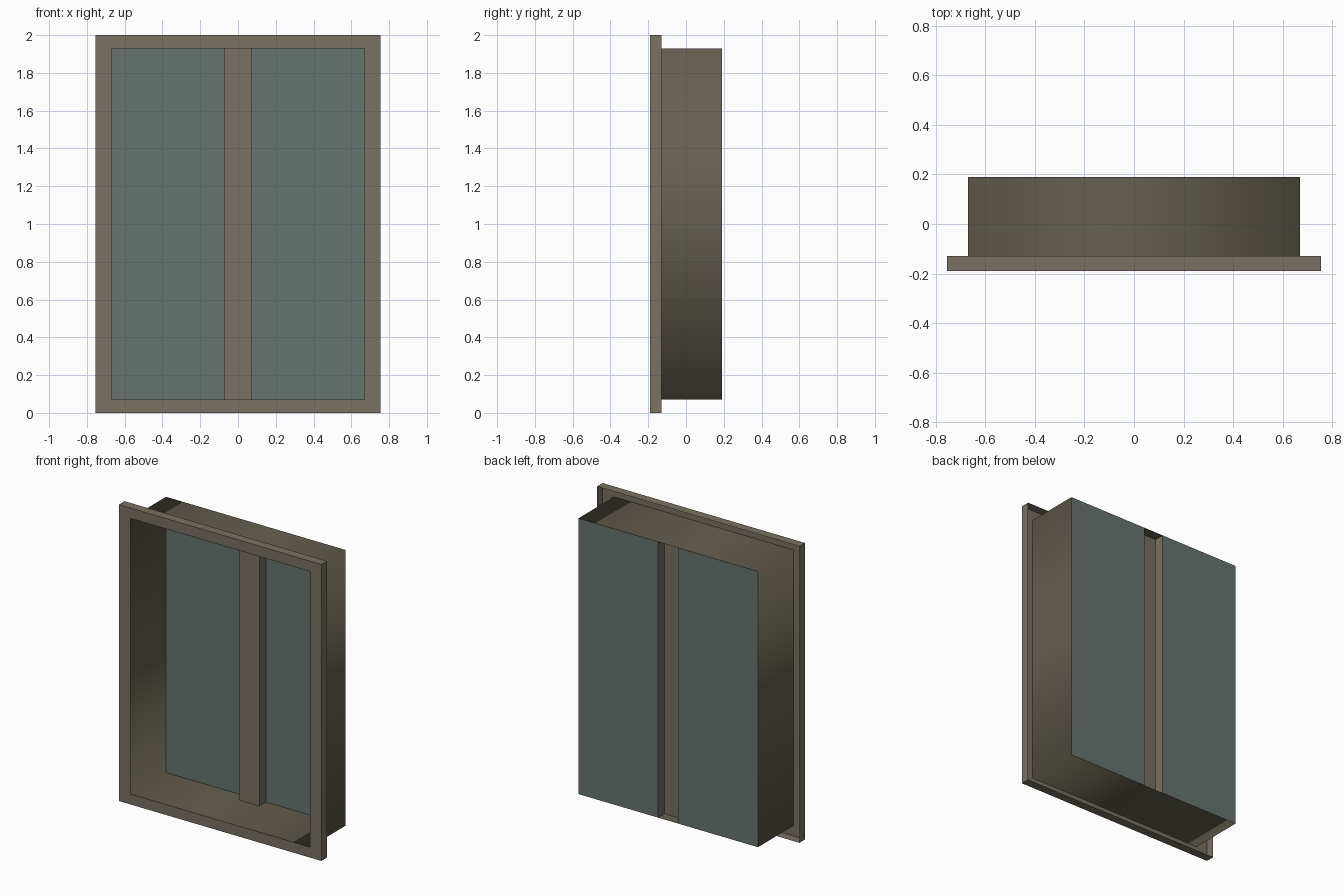
import bpy, bmesh

if "Cube" in bpy.data.objects:
    bpy.data.objects.remove(bpy.data.objects["Cube"])

# Main sizes
FRONT, LIP, BACK = -0.19, -0.13, 0.19
OUT_X, IN_X = 0.755, 0.67
Z0, Z1 = 0.07, 1.93
POST_X, POST_Y = 0.075, 0.12


def material(name, rgb):
    m = bpy.data.materials.new(name)
    m.diffuse_color = (*rgb, 1)
    m.use_nodes = True
    m.node_tree.nodes["Principled BSDF"].inputs["Base Color"].default_value = m.diffuse_color
    return m


def rect(hx, z0, z1, y):
    return [(-hx, y, z0), (hx, y, z0), (hx, y, z1), (-hx, y, z1)]


def sheet(name, rows, mat, closed=False, smooth=False):
    """Skin a surface through rows of points."""
    bm = bmesh.new()
    rows = [[bm.verts.new(p) for p in row] for row in rows]
    n = len(rows[0])
    for a, b in zip(rows, rows[1:]):
        for i in range(n if closed else n - 1):
            j = (i + 1) % n
            f = bm.faces.new((a[i], a[j], b[j], b[i]))
            f.smooth = smooth
    mesh = bpy.data.meshes.new(name)
    bm.to_mesh(mesh)
    bm.free()
    mesh.materials.append(mat)
    obj = bpy.data.objects.new(name, mesh)
    bpy.context.collection.objects.link(obj)
    return obj


trim = material("trim_brown", (0.19, 0.165, 0.125))
lining = material("lining_brown", (0.13, 0.115, 0.08))
glass = material("glass_green", (0.135, 0.175, 0.16))

# Front surround: outer edge and face, open at the back
sheet("front_frame",
      [rect(OUT_X, 0, 2, LIP), rect(OUT_X, 0, 2, FRONT), rect(IN_X, Z0, Z1, FRONT)],
      trim, closed=True)

# Deep lining, a smooth-shaded four-sided sleeve
sheet("window_lining", [rect(IN_X, Z0, Z1, y) for y in (FRONT, LIP, BACK)],
      lining, closed=True, smooth=True)

# Centre post: channel open towards the back
profile = [(-POST_X, BACK), (-POST_X, POST_Y), (POST_X, POST_Y), (POST_X, BACK)]
sheet("centre_post", [[(x, y, z) for x, y in profile] for z in (Z0, Z1)], trim)

# Two panes flush with the back of the lining
for name, xa, xb in (("left_pane", -IN_X, -POST_X), ("right_pane", POST_X, IN_X)):
    sheet(name, [[(xa, BACK, z), (xb, BACK, z)] for z in (Z0, Z1)], glass)
